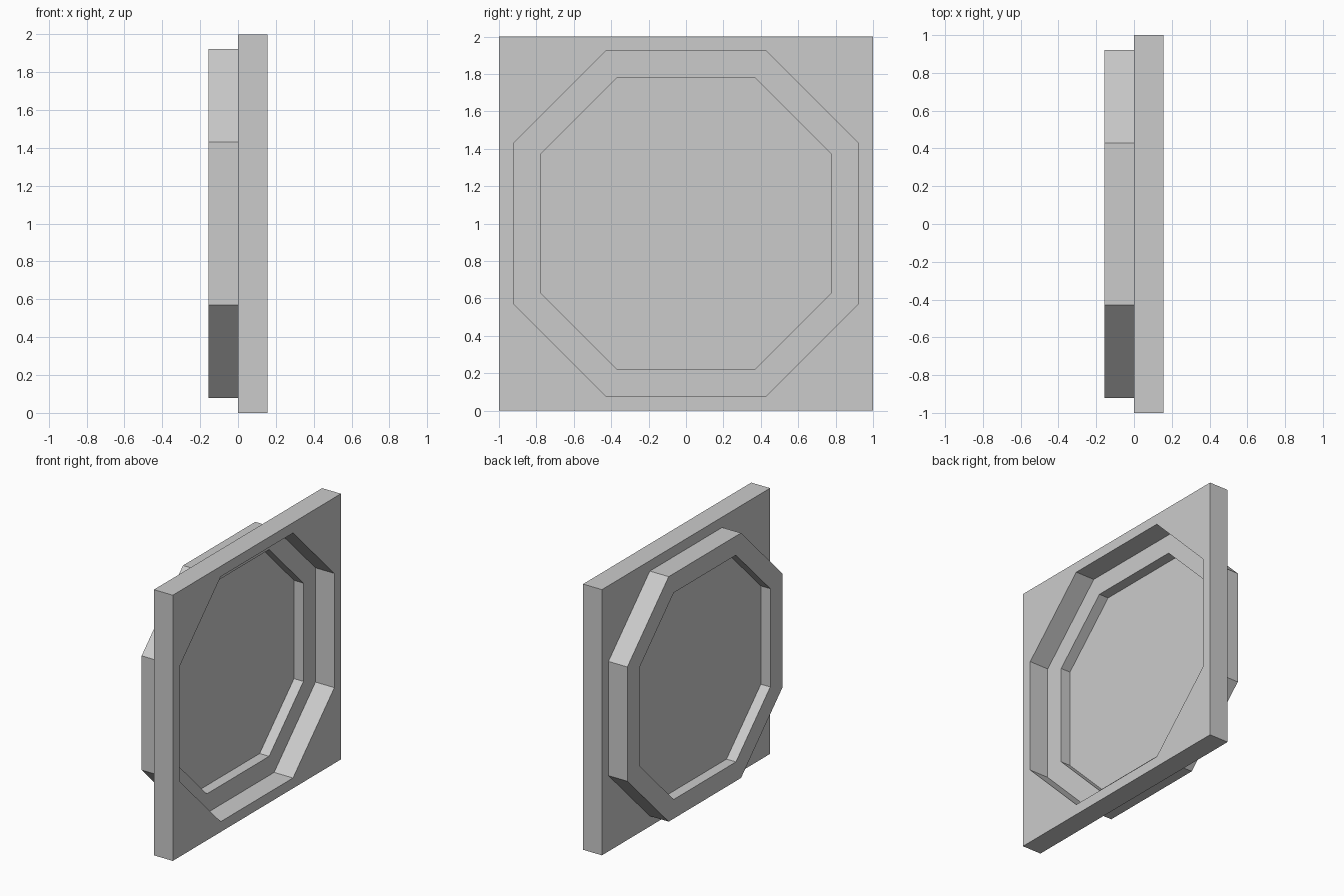
import bpy, bmesh

if "Cube" in bpy.data.objects:
    bpy.data.objects.remove(bpy.data.objects["Cube"])

CENTRE_Z = 1.0
DEPTH = 0.157


def octagon(r, c):
    """Square of half-size r with its corners cut back to c."""
    return [(r, -c), (r, c), (c, r), (-c, r), (-r, c), (-r, -c), (-c, -r), (c, -r)]


def add_loop(bm, pts, x):
    vs = [bm.verts.new((x, y, z + CENTRE_Z)) for y, z in pts]
    return vs, [bm.edges.new((v, vs[(i + 1) % len(vs)])) for i, v in enumerate(vs)]


def finish(bm, name):
    me = bpy.data.meshes.new(name)
    bm.to_mesh(me)
    bm.free()
    ob = bpy.data.objects.new(name, me)
    bpy.context.collection.objects.link(ob)
    return ob


def frame(name, outer, inner, x0, x1):
    """Flat frame between two outlines, extruded along x."""
    bm = bmesh.new()
    edges = add_loop(bm, outer, x0)[1] + add_loop(bm, inner, x0)[1]
    bmesh.ops.triangle_fill(bm, edges=edges, use_beauty=True, normal=(1, 0, 0))
    ext = bmesh.ops.extrude_face_region(bm, geom=bm.faces[:], use_keep_orig=True)
    moved = [g for g in ext["geom"] if isinstance(g, bmesh.types.BMVert)]
    bmesh.ops.translate(bm, verts=moved, vec=(x1 - x0, 0, 0))
    bmesh.ops.recalc_face_normals(bm, faces=bm.faces[:])
    return finish(bm, name)


square = [(1, -1), (1, 1), (-1, 1), (-1, -1)]
opening = octagon(0.922, 0.43)
rim = octagon(0.778, 0.37)

# Square wall plate with an eight-sided opening
frame("wall_plate", square, opening, 0, DEPTH)

# Eight-sided window ring projecting behind the plate
frame("window_ring", opening, rim, -DEPTH, 0)

# Thin pane halfway through the ring
bm = bmesh.new()
bm.faces.new(add_loop(bm, rim, -DEPTH / 2)[0])
finish(bm, "window_pane")
